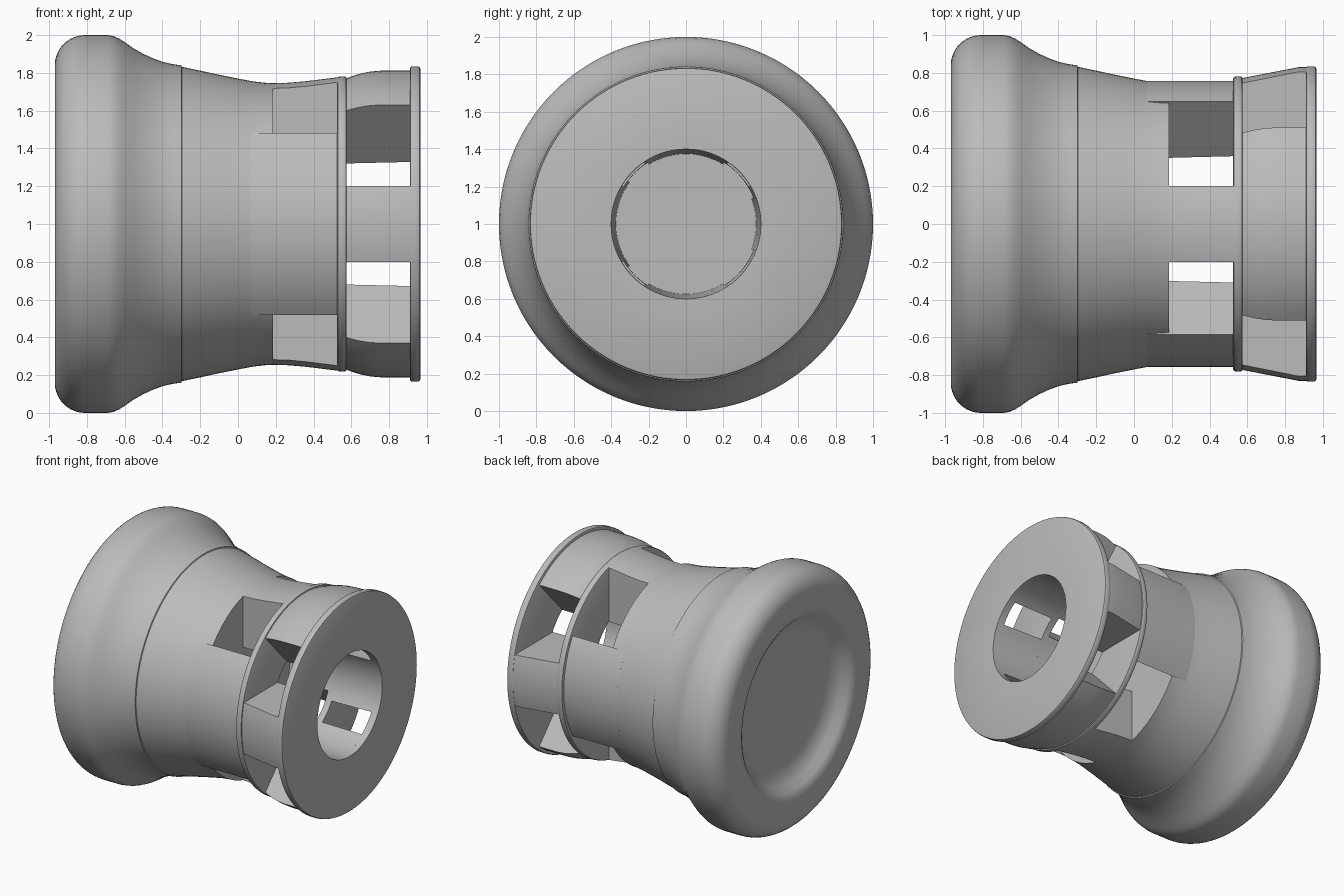
import bpy
from math import sin, cos, pi, sqrt, atan2, radians

cube = bpy.data.objects.get("Cube")
if cube:
    bpy.data.objects.remove(cube)

grey = bpy.data.materials.new("plain grey")
grey.use_nodes = True
COLOUR = (0.5, 0.5, 0.5, 1)
grey.diffuse_color = COLOUR
grey.node_tree.nodes["Principled BSDF"].inputs["Base Color"].default_value = COLOUR


def add_object(name, verts, faces):
    mesh = bpy.data.meshes.new(name)
    mesh.from_pydata([(x, y, z + 1) for x, y, z in verts], [], faces)
    mesh.materials.append(grey)
    obj = bpy.data.objects.new(name, mesh)
    bpy.context.collection.objects.link(obj)
    mesh.shade_smooth()
    mesh.set_sharp_from_angle(angle=radians(35))
    return obj


def lathe(name, profile, closed=False, steps=112):
    """Revolve (x, radius) points about the long axis; open profiles get end caps."""
    n = len(profile)
    verts = [(x, r * cos(2 * pi * s / steps), r * sin(2 * pi * s / steps))
             for s in range(steps) for x, r in profile]
    faces = []
    for s in range(steps):
        t = (s + 1) % steps
        for i in range(n if closed else n - 1):
            j = (i + 1) % n
            faces.append((s * n + i, s * n + j, t * n + j, t * n + i))
    if not closed:
        faces.append([s * n for s in range(steps)])
        faces.append([s * n + n - 1 for s in reversed(range(steps))])
    return add_object(name, verts, faces)


def bore(x):
    return 0.375 + 0.025 * (x - 0.18) / 0.78


def edge_angle(radius, slope, offset):
    """Angle at which the side line (half width = slope * u + offset) meets a circle."""
    a, b, c = 1 + slope ** 2, slope * offset, offset ** 2 - radius ** 2
    u = (-b + sqrt(b * b - a * c)) / a
    return atan2(slope * u + offset, u)


def sector(name, direction, outline, slope, offset, steps=20):
    """Loft a straight-sided piece of the tube wall along (x, outer radius) stations."""
    verts, faces = [], []
    for x, outer in outline:
        for radius, way in ((outer, 1), (bore(x), -1)):
            half = edge_angle(radius, slope, offset)
            for i in range(steps + 1):
                a = direction + way * half * (2 * i / steps - 1)
                verts.append((x, radius * cos(a), radius * sin(a)))
    n = 2 * (steps + 1)
    for k in range(len(outline) - 1):
        for i in range(n):
            j = (i + 1) % n
            faces.append((k * n + i, k * n + j, k * n + n + j, k * n + n + i))
    faces.append(list(reversed(range(n))))
    faces.append([len(verts) - n + i for i in range(n)])
    return add_object(name, verts, faces)


# Main body: dished end, rounded rim and a waisted neck
dish = [(-0.85, 0.3), (-0.855, 0.48), (-0.87, 0.56), (-0.905, 0.62),
        (-0.945, 0.66), (-0.963, 0.69), (-0.97, 0.73)]
rim = [(-0.81 - 0.16 * cos(a), 0.84 + 0.16 * sin(a))
       for a in [i * pi / 20 for i in range(11)]]
neck = [(-0.69, 1), (-0.66, 0.995), (-0.63, 0.982), (-0.6, 0.963), (-0.55, 0.928),
        (-0.5, 0.9), (-0.45, 0.877), (-0.4, 0.859), (-0.35, 0.847), (-0.3, 0.84),
        (-0.297, 0.832), (-0.2, 0.812), (-0.1, 0.79), (0, 0.77), (0.08, 0.755),
        (0.14, 0.748), (0.185, 0.745)]
lathe("body", dish + rim + neck)


# Flanges: rounded washers around the bore
def flange(name, x0, x1, r0, r1, b=0.012):
    lathe(name, [(x0, bore(x0)), (x0, r0 - b), (x0 + 0.3 * b, r0 - 0.3 * b), (x0 + b, r0),
                 (x1 - b, r1), (x1 - 0.3 * b, r1 - 0.3 * b), (x1, r1 - b),
                 (x1, bore(x1))], closed=True)


flange("middle_flange", 0.525, 0.575, 0.78, 0.782)
flange("end_flange", 0.91, 0.965, 0.835, 0.835)

# Inner ring: narrow spokes above and below, wide pads front and back
flare = [(0.17, 0.745), (0.27, 0.748), (0.36, 0.756), (0.45, 0.767), (0.54, 0.778)]
straight = [(0.07, 0.757), (0.54, 0.757)]
for name, side in (("top", 1), ("bottom", -1)):
    sector(name + "_inner_spoke", side * pi / 2, flare, 0, 0.2)
sector("front_inner_pad", pi, straight, 0.92, -0.055)
sector("back_inner_pad", 0, straight, 0.86, -0.167)

# Outer ring: narrow spokes front and back, wide pads above and below
cone = [(0.56, 0.77), (0.87, 0.83), (0.92, 0.83)]
bulge = [(0.56, 0.765), (0.6, 0.781), (0.65, 0.797), (0.7, 0.807), (0.76, 0.812), (0.92, 0.812)]
for name, angle in (("back", 0), ("front", pi)):
    sector(name + "_outer_spoke", angle, cone, 0, 0.2)
for name, side in (("top", 1), ("bottom", -1)):
    sector(name + "_outer_pad", side * pi / 2, bulge, 0.945, -0.085)
